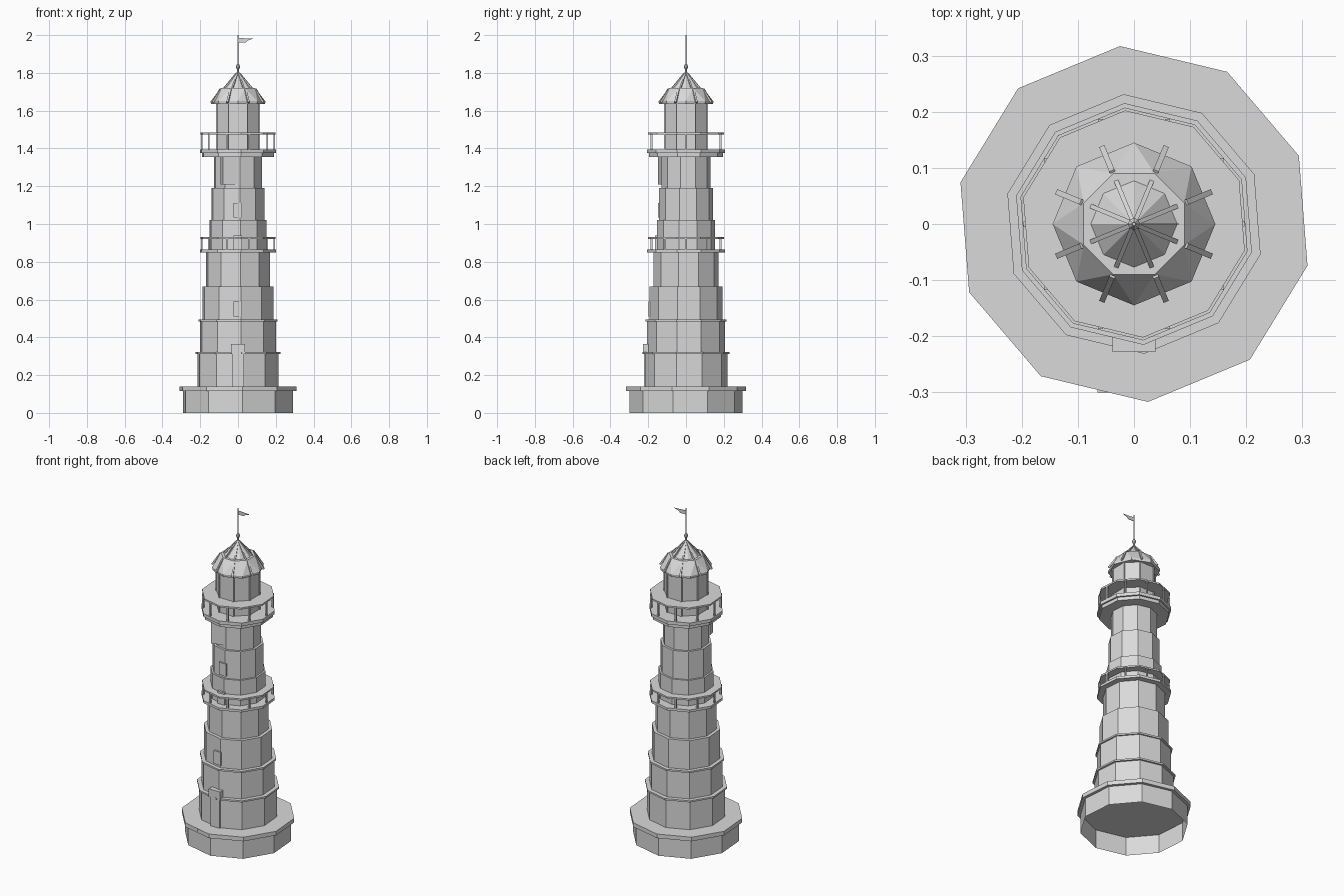
import bpy, bmesh, math
from mathutils import Vector, Matrix

if "Cube" in bpy.data.objects:
    bpy.data.objects.remove(bpy.data.objects["Cube"])

stone = bpy.data.materials.new("plain_grey")
stone.diffuse_color = (0.7, 0.7, 0.7, 1)
stone.use_nodes = True
stone.node_tree.nodes["Principled BSDF"].inputs["Base Color"].default_value = stone.diffuse_color
TURN = 22.5      # first corner of the ten-sided masonry, degrees


def finish(name, bm):
    bmesh.ops.recalc_face_normals(bm, faces=bm.faces)
    mesh = bpy.data.meshes.new(name)
    bm.to_mesh(mesh)
    bm.free()
    mesh.materials.append(stone)
    obj = bpy.data.objects.new(name, mesh)
    bpy.context.collection.objects.link(obj)
    return obj


def loft(name, rings, sides=10, capped=True):
    """Stack of polygon rings given as (radius, z, turn in degrees)."""
    bm = bmesh.new()
    loops = []
    for r, z, turn in rings:
        angles = [math.radians(turn + 360 * i / sides) for i in range(sides)]
        loops.append([bm.verts.new((r * math.cos(a), r * math.sin(a), z)) for a in angles])
    for k in range(len(rings) - 1):
        low, high = loops[k], loops[k + 1]
        for i in range(sides):
            j = (i + 1) % sides
            if rings[k][2] == rings[k + 1][2]:
                bm.faces.new((low[i], low[j], high[j], high[i]))
            else:   # twisted rings meet in triangles
                bm.faces.new((low[i], low[j], high[i]))
                bm.faces.new((low[j], high[j], high[i]))
    if capped:
        bm.faces.new(loops[0][::-1])
        bm.faces.new(loops[-1])
    return finish(name, bm)


def drum(name, r, z0, z1, sides=10, turn=TURN, capped=True):
    return loft(name, [(r, z0, turn), (r, z1, turn)], sides, capped)


def box(name, x0, x1, y0, y1, z0, z1):
    bm = bmesh.new()
    bmesh.ops.create_cube(bm, size=1)
    for v in bm.verts:
        v.co = ((x0 + x1) / 2 + v.co.x * (x1 - x0),
                (y0 + y1) / 2 + v.co.y * (y1 - y0),
                (z0 + z1) / 2 + v.co.z * (z1 - z0))
    return finish(name, bm)


def add_bar(bm, a, b, width, depth):
    """Square bar between two points."""
    a, b = Vector(a), Vector(b)
    d = b - a
    side = Vector((0, 0, 1)).cross(d)
    side = side.normalized() if side.length > 1e-6 else Vector((1, 0, 0))
    up = d.normalized().cross(side)
    rot = Matrix((side * width, up * depth, d)).transposed().to_4x4()
    bmesh.ops.create_cube(bm, size=1, matrix=Matrix.Translation((a + b) / 2) @ rot)


def radial_bars(name, count, turn, start, end, width, depth):
    """Bars repeated round the axis; start and end are (radius, z)."""
    bm = bmesh.new()
    for i in range(count):
        a = math.radians(turn + 360 * i / count)
        c, s = math.cos(a), math.sin(a)
        add_bar(bm, (start[0] * c, start[0] * s, start[1]),
                (end[0] * c, end[0] * s, end[1]), width, depth)
    return finish(name, bm)


# Foundation: open-bottomed wall under a slab
drum("foundation", 0.30, 0, 0.115, capped=False)
drum("foundation_slab", 0.318, 0.115, 0.14)
box("entrance_step", -0.065, 0.065, -0.30, -0.20, 0.118, 0.136)

# Stepped tower
heights = [0.14, 0.32, 0.49, 0.67, 0.85, 1.02, 1.19, 1.36]
radii = [0.220, 0.207, 0.193, 0.173, 0.155, 0.144, 0.130]
for i, r in enumerate(radii):
    drum(f"tower_tier_{i + 1}", r, heights[i], heights[i + 1])
drum("lower_collar", 0.232, 0.312, 0.322)
drum("upper_collar", 0.216, 0.484, 0.494)

# Galleries with posts and a top slab
drum("gallery_bracket", 0.197, 1.355, 1.375)
for label, z0, z1, top in (("lower", 0.85, 0.865, 0.93), ("upper", 1.375, 1.395, 1.485)):
    drum(f"{label}_gallery_floor", 0.208, z0, z1)
    drum(f"{label}_gallery_rail", 0.203, top - 0.01, top)
    radial_bars(f"{label}_gallery_posts", 10, 0, (0.192, z1), (0.192, top - 0.005), 0.009, 0.009)

# Door, windows and the skewed wall panel
box("door", -0.031, 0.031, -0.223, -0.17, 0.14, 0.315)
box("door_hood", -0.038, 0.038, -0.228, -0.17, 0.315, 0.365)
for i, (y, z0, z1) in enumerate([(-0.198, 0.51, 0.59), (-0.163, 0.865, 0.94), (-0.148, 1.035, 1.11)]):
    box(f"window_{i + 1}", -0.025, 0.022, y, y + 0.05, z0, z1)
panel = box("wall_panel", 0, 0.08, 0, 0.05, 1.21, 1.355)
panel.location = (-0.08, -0.147, 0)
panel.rotation_euler.z = math.radians(13.5)

# Lantern room with corner mullions, and two-stage roof
drum("lantern_room", 0.122, 1.39, 1.645, 8, 22.5)
radial_bars("lantern_mullions", 8, 22.5, (0.121, 1.39), (0.121, 1.64), 0.009, 0.009)
loft("lower_roof", [(0.143, 1.635, 0), (0.145, 1.65, 0), (0.097, 1.72, 22.5)], 8)
loft("upper_roof", [(0.077, 1.72, 0), (0.004, 1.805, 0)], 8)
radial_bars("lower_roof_ribs", 8, 22.5, (0.146, 1.643), (0.099, 1.715), 0.01, 0.01)
radial_bars("upper_roof_ribs", 8, 22.5, (0.082, 1.716), (0.006, 1.800), 0.008, 0.008)

# Finial, mast and pennant
loft("finial", [(0.006, 1.80, 0), (0.005, 1.818, 0), (0.011, 1.828, 0),
                (0.011, 1.836, 0), (0.004, 1.848, 0)], 8)
drum("mast", 0.003, 1.80, 2.0, 6, 0)
bm = bmesh.new()
outline = [(0, 1.985), (0.08, 1.981), (0.05, 1.971), (0.04, 1.961), (0, 1.961)]
face = bm.faces.new([bm.verts.new((x, -0.001, z)) for x, z in outline])
grown = bmesh.ops.extrude_face_region(bm, geom=[face])["geom"]
bmesh.ops.translate(bm, vec=(0, 0.002, 0), verts=[g for g in grown if isinstance(g, bmesh.types.BMVert)])
finish("pennant", bm)
